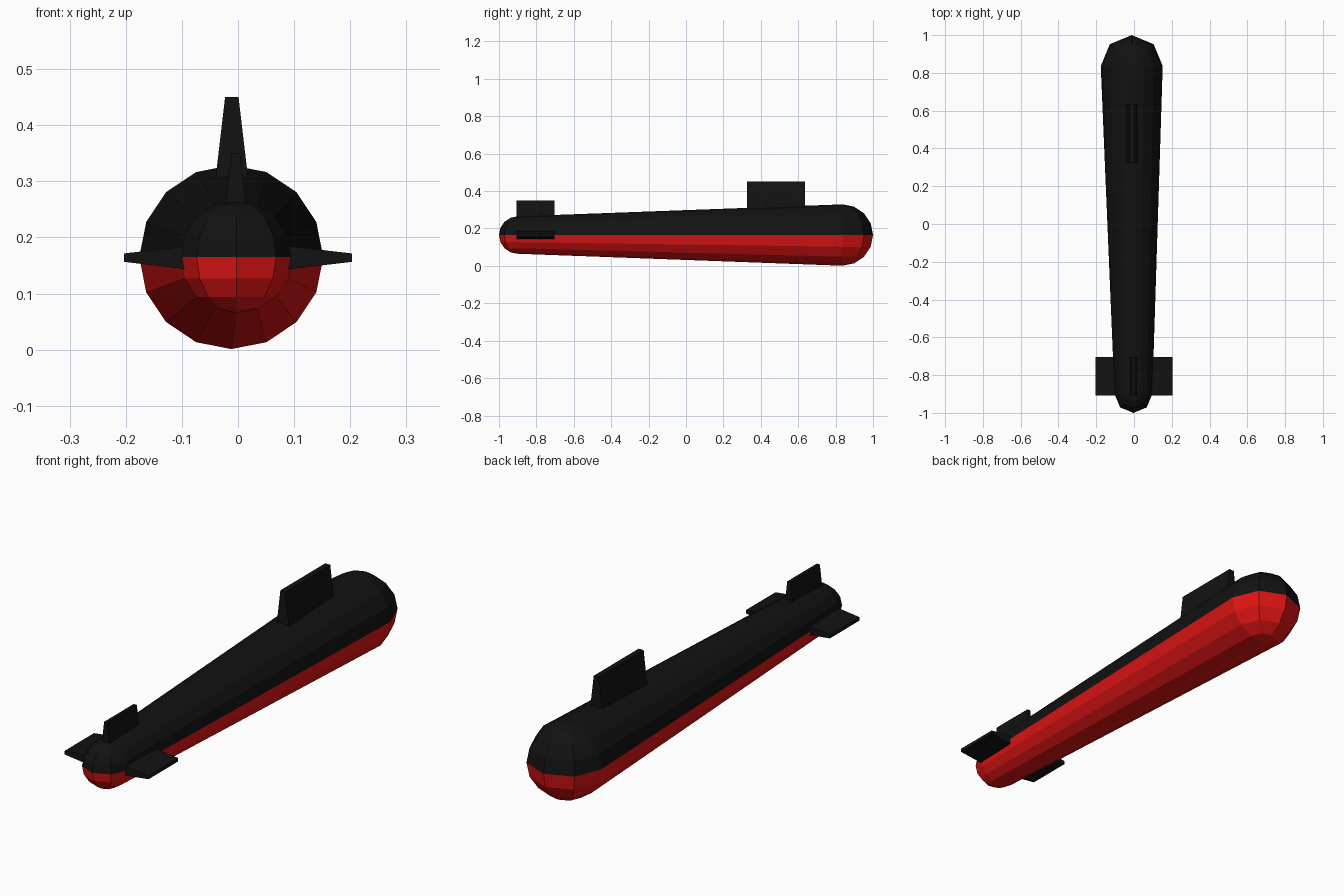
import bpy, bmesh
from math import sin, cos, pi
from mathutils import Vector

if "Cube" in bpy.data.objects:
    bpy.data.objects.remove(bpy.data.objects["Cube"])

CZ = 0.165                          # hull axis height
BOW = (-0.012, 0.836, 0.164)        # x, y, radius of the rounded ends
STERN = (-0.003, -0.9, 0.1)


def material(name, color):
    m = bpy.data.materials.new(name)
    m.diffuse_color = (*color, 1)
    m.use_nodes = True
    m.node_tree.nodes["Principled BSDF"].inputs["Base Color"].default_value = m.diffuse_color
    return m


black = material("black_paint", (0.006, 0.006, 0.006))
red = material("red_paint", (0.75, 0.007, 0.007))


def finish(bm, name, mat):
    bmesh.ops.remove_doubles(bm, verts=bm.verts, dist=1e-5)
    bmesh.ops.recalc_face_normals(bm, faces=bm.faces)
    me = bpy.data.meshes.new(name)
    bm.to_mesh(me)
    bm.free()
    me.materials.append(mat)
    ob = bpy.data.objects.new(name, me)
    bpy.context.collection.objects.link(ob)
    return ob


# Half hull: stacked outlines of a tapered capsule, closing to a ridge
def half_hull(name, side, mat):
    bm = bmesh.new()
    levels = []
    for i in range(5):
        lat = i * pi / 8
        ring = []
        for (x, y, r), start in ((BOW, 0), (STERN, pi)):
            for k in range(5):
                a = start + k * pi / 4
                rr = r * cos(lat)
                ring.append(bm.verts.new((x + rr * cos(a), y + rr * sin(a),
                                          CZ + side * r * sin(lat))))
        levels.append(ring)
    for lo, hi in zip(levels, levels[1:]):
        for k in range(10):
            n = (k + 1) % 10
            bm.faces.new((lo[k], lo[n], hi[n], hi[k]))
    bm.faces.new(levels[0])
    finish(bm, name, mat)


half_hull("upper_hull", 1, black)
half_hull("lower_hull", -1, red)


# Fin: plate that thins from root to tip, growing along a direction
def fin(name, origin, out, across, root, tip, y0, y1, w_root, w_tip):
    bm = bmesh.new()
    o, out, across = Vector(origin), Vector(out), Vector(across)
    for d, w in ((root, w_root), (tip, w_tip)):
        for s, y in ((-1, y0), (1, y0), (1, y1), (-1, y1)):
            bm.verts.new(o + out * d + across * s * w + Vector((0, y, 0)))
    bmesh.ops.convex_hull(bm, input=bm.verts)
    bmesh.ops.dissolve_limit(bm, angle_limit=0.01, verts=bm.verts, edges=bm.edges)
    finish(bm, name, black)


# Sail and tail fins
fin("sail", (-0.011, 0, 0), (0, 0, 1), (1, 0, 0), 0.28, 0.45, 0.325, 0.635, 0.032, 0.012)
fin("rudder", (-0.004, 0, 0), (0, 0, 1), (1, 0, 0), 0.23, 0.35, -0.907, -0.703, 0.022, 0.0075)
for name, s in (("left_tail_fin", -1), ("right_tail_fin", 1)):
    fin(name, (0, 0, 0.164), (s, 0, 0), (0, 0, 1), 0.07, 0.203, -0.907, -0.703, 0.023, 0.0075)
